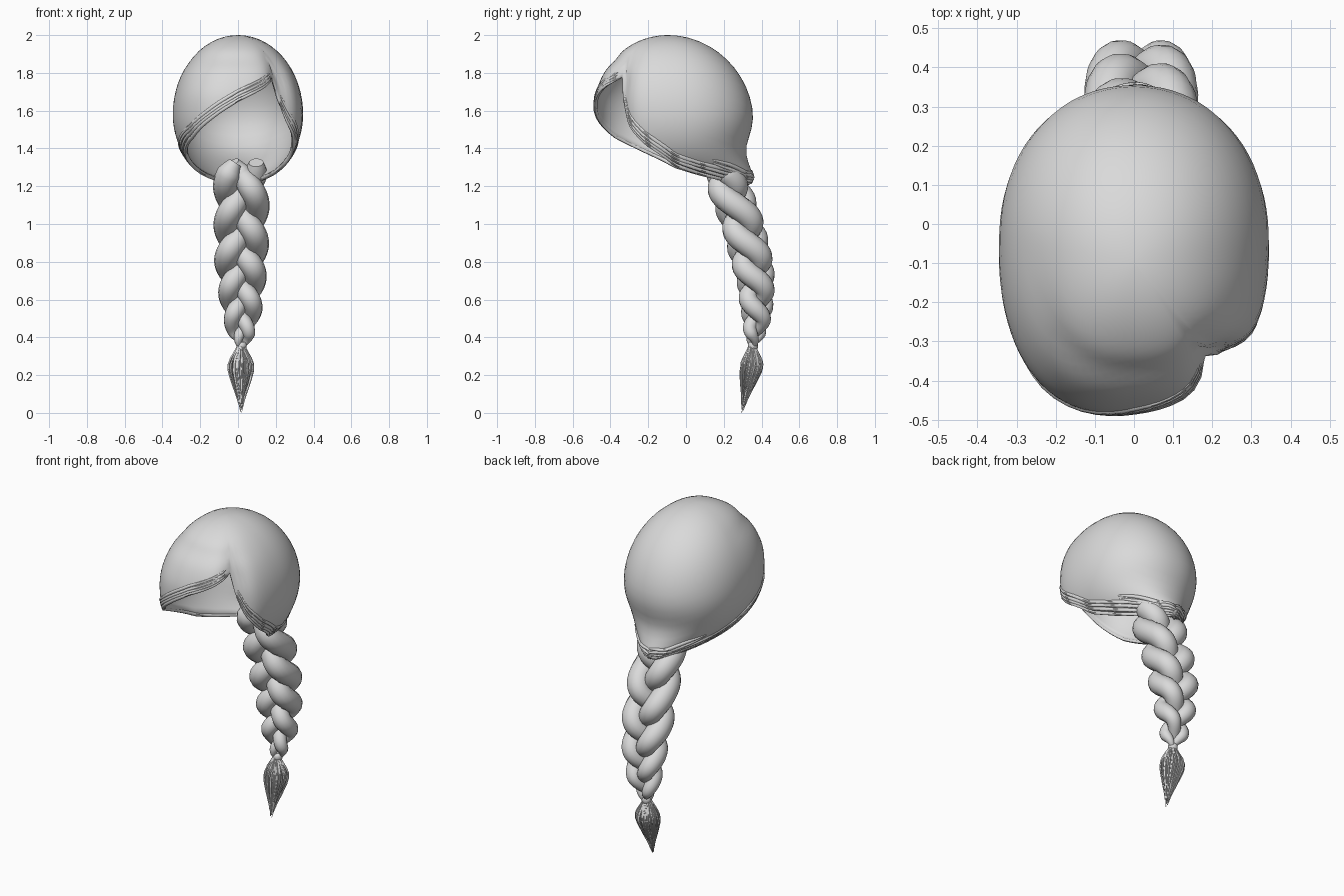
import bpy, bmesh, math, random
from math import sin, cos, pi, radians, exp
from mathutils import Vector

random.seed(4)
cube = bpy.data.objects.get("Cube")
if cube:
    bpy.data.objects.remove(cube)

hair = bpy.data.materials.new("hair grey")
hair.use_nodes = True
hair.diffuse_color = (0.7, 0.7, 0.7, 1)
hair.node_tree.nodes["Principled BSDF"].inputs["Base Color"].default_value = (0.7, 0.7, 0.7, 1)

CENTRE = Vector((0, -0.06, 1.58))


def table(points, x):
    """Piecewise linear lookup in ascending (x, value) pairs."""
    if x <= points[0][0]:
        return points[0][1]
    for (x0, y0), (x1, y1) in zip(points, points[1:]):
        if x <= x1:
            return y0 + (y1 - y0) * (x - x0) / (x1 - x0)
    return points[-1][1]


def finish(name, bm, angle=60):
    mesh = bpy.data.meshes.new(name)
    bm.to_mesh(mesh)
    bm.free()
    obj = bpy.data.objects.new(name, mesh)
    bpy.context.collection.objects.link(obj)
    mesh.materials.append(hair)
    bpy.ops.object.select_all(action="DESELECT")
    obj.select_set(True)
    bpy.context.view_layer.objects.active = obj
    bpy.ops.object.shade_smooth_by_angle(angle=radians(angle))
    return obj


def tube(bm, path, radii, sides, ref):
    """Sweep a circle along a path; ref(point) steers the section."""
    rings = []
    for i, p in enumerate(path):
        tangent = (path[min(i + 1, len(path) - 1)] - path[max(i - 1, 0)]).normalized()
        u = tangent.cross(ref(p)).normalized()
        v = tangent.cross(u)
        rings.append([bm.verts.new(p + radii[i] * (u * cos(2 * pi * k / sides) + v * sin(2 * pi * k / sides)))
                      for k in range(sides)])
    for a, b in zip(rings, rings[1:]):
        for k in range(sides):
            n = (k + 1) % sides
            bm.faces.new((a[k], a[n], b[n], b[k]))
    bm.faces.new(rings[0][::-1])
    bm.faces.new(rings[-1])


# Hairline height by azimuth: 0 is the front, positive towards the left
HAIRLINE = [(-180, 1.205), (-155, 1.21), (-130, 1.235), (-110, 1.265), (-90, 1.31),
            (-67, 1.38), (-43, 1.46), (-29, 1.53), (-14, 1.6), (0, 1.655), (22, 1.72),
            (40, 1.78), (44, 1.66), (53, 1.53), (67, 1.42), (90, 1.31), (110, 1.265),
            (130, 1.235), (155, 1.21), (180, 1.205)]


def scalp(deg, s, lift=0.0):
    """Point on the cap: s runs from the crown (0) to the hairline (1)."""
    h = table(HAIRLINE, deg) - CENTRE.z
    phi = s * math.acos(h / (0.42 if h > 0 else 0.38))
    a = radians(deg)
    n = 2.23 + 0.12 * cos(a)
    r = sin(phi) * (abs(cos(a)) ** n + abs(sin(a)) ** n) ** (-1 / n)
    # parting groove, fringe swell and the crease above the fringe
    r *= 1 - 0.13 * exp(-((deg - 44) / 11) ** 2) * min(1, phi / 1.1) ** 3
    r *= 1 + 0.04 * exp(-((deg + 30) / 32) ** 2) * min(1, phi / 1.3) ** 3
    r *= 1 - 0.04 * exp(-((phi - 0.8) / 0.12) ** 2) * max(0, cos(a + 0.2))
    z = cos(phi) * (0.42 if phi < pi / 2 else 0.38)
    y = -r * cos(a) * 0.415 - 0.08 * max(0, z)
    # gather the nape backwards
    drop = max(0, (-0.13 - z) / 0.23)
    y += 0.28 * drop ** 2 * max(0, -cos(a))
    p = Vector((r * sin(a) * 0.345, y, z))
    return CENTRE + p + p.normalized() * lift


# Cap of hair
bm = bmesh.new()
ROWS = 22
columns = []
crown = bm.verts.new(scalp(0, 0))
for deg in range(-180, 180, 4):
    columns.append([bm.verts.new(scalp(deg, j / ROWS)) for j in range(1, ROWS + 1)])
for i, a in enumerate(columns):
    b = columns[(i + 1) % len(columns)]
    bm.faces.new((crown, a[0], b[0]))
    for j in range(ROWS - 1):
        bm.faces.new((a[j], a[j + 1], b[j + 1], b[j]))
cap = finish("hair_cap", bm)
solid = cap.modifiers.new("thickness", "SOLIDIFY")
solid.thickness = 0.015
solid.offset = -1


# Fine locks combed along the hairline, on each side of the parting
def combed_locks(name, start, end, levels):
    bm = bmesh.new()
    for s in levels:
        count = 40
        path, radii = [], []
        for i in range(count + 1):
            t = i / count
            path.append(scalp(start + (end - start) * t, s + 0.006 * sin(9 * t + 40 * s), -0.003))
            radii.append(0.003 + 0.009 * sin(pi * t) ** 0.5 if 0 < i < count else 0.002)
        tube(bm, path, radii, 6, lambda p: p - CENTRE)
    bmesh.ops.recalc_face_normals(bm, faces=bm.faces)
    finish(name, bm)


combed_locks("fringe_locks", 38, -178, (0.91, 0.94, 0.97, 1.0))
combed_locks("side_locks", 45, 178, (0.91, 0.94, 0.97, 1.0))
combed_locks("left_nape_locks", 120, 182, (0.86, 0.89))
combed_locks("right_nape_locks", -120, -182, (0.85, 0.88))

# Braid: three strands weaving around a gently curved centre line
BRAID_Y = [(0.36, 0.355), (0.5, 0.375), (0.7, 0.37), (0.8, 0.35), (1.0, 0.3), (1.2, 0.225), (1.33, 0.175)]
BRAID_W = [(0.36, 0.03), (0.42, 0.075), (0.55, 0.11), (0.8, 0.142), (1.2, 0.148), (1.33, 0.14)]
STEPS = 90
for strand in range(3):
    bm = bmesh.new()
    path, radii = [], []
    for i in range(STEPS + 1):
        u = i / STEPS
        z = 1.325 - 0.965 * (1.25 * u - 0.25 * u * u)
        t = 2 * pi * (5.3 * u / 3 + strand / 3) - 0.62
        w = table(BRAID_W, z)
        # strands fan out flat where they enter the cap
        weave = 0.36 * min(1, 0.3 + 6 * u)
        path.append(Vector((0.018 + 0.56 * w * sin(t), table(BRAID_Y, z) - weave * w * sin(2 * t), z)))
        bulge = 0.4 + 0.06 * abs(sin(t))
        radii.append(w * bulge * min(1, 0.6 + i * 0.1))
    tube(bm, path, radii, 14, lambda p: Vector((0, 1, 0)))
    bmesh.ops.recalc_face_normals(bm, faces=bm.faces)
    finish(f"braid_strand_{strand + 1}", bm)

# Tie at the end of the braid
bm = bmesh.new()
tube(bm, [Vector((0.018, 0.355, z)) for z in (0.375, 0.365, 0.345, 0.335)],
     [0.02, 0.027, 0.027, 0.02], 14, lambda p: Vector((0, 1, 0)))
bmesh.ops.recalc_face_normals(bm, faces=bm.faces)
finish("braid_tie", bm)

# Tuft: a spindle core wrapped in loose thin locks
TUFT = [(0, 0.003), (0.08, 0.02), (0.15, 0.042), (0.22, 0.062), (0.27, 0.06), (0.32, 0.032), (0.35, 0.016)]


def tuft_axis(z):
    return Vector((0.016, 0.295 + 0.055 * min(1, z / 0.25), z))


bm = bmesh.new()
levels = [0.35 - 0.3 * i / 14 for i in range(15)]
tube(bm, [tuft_axis(z) for z in levels], [0.75 * table(TUFT, z) for z in levels], 12,
     lambda p: Vector((0, 1, 0)))
for k in range(44):
    angle = 2 * pi * k / 44
    tip = random.uniform(0.0, 0.14) if k else 0
    spread = random.uniform(0.85, 1.15)
    path, radii = [], []
    for i in range(11):
        z = 0.35 - (0.35 - tip) * i / 10
        out = table(TUFT, z) * spread
        path.append(tuft_axis(z) + Vector((out * cos(angle), 0.82 * out * sin(angle), 0)))
        radii.append(0.0065 * (1 - i / 10) ** 0.6 + 0.0008)
    tube(bm, path, radii, 5, lambda p: Vector((0, 1, 0)))
bmesh.ops.recalc_face_normals(bm, faces=bm.faces)
finish("braid_tuft", bm)
